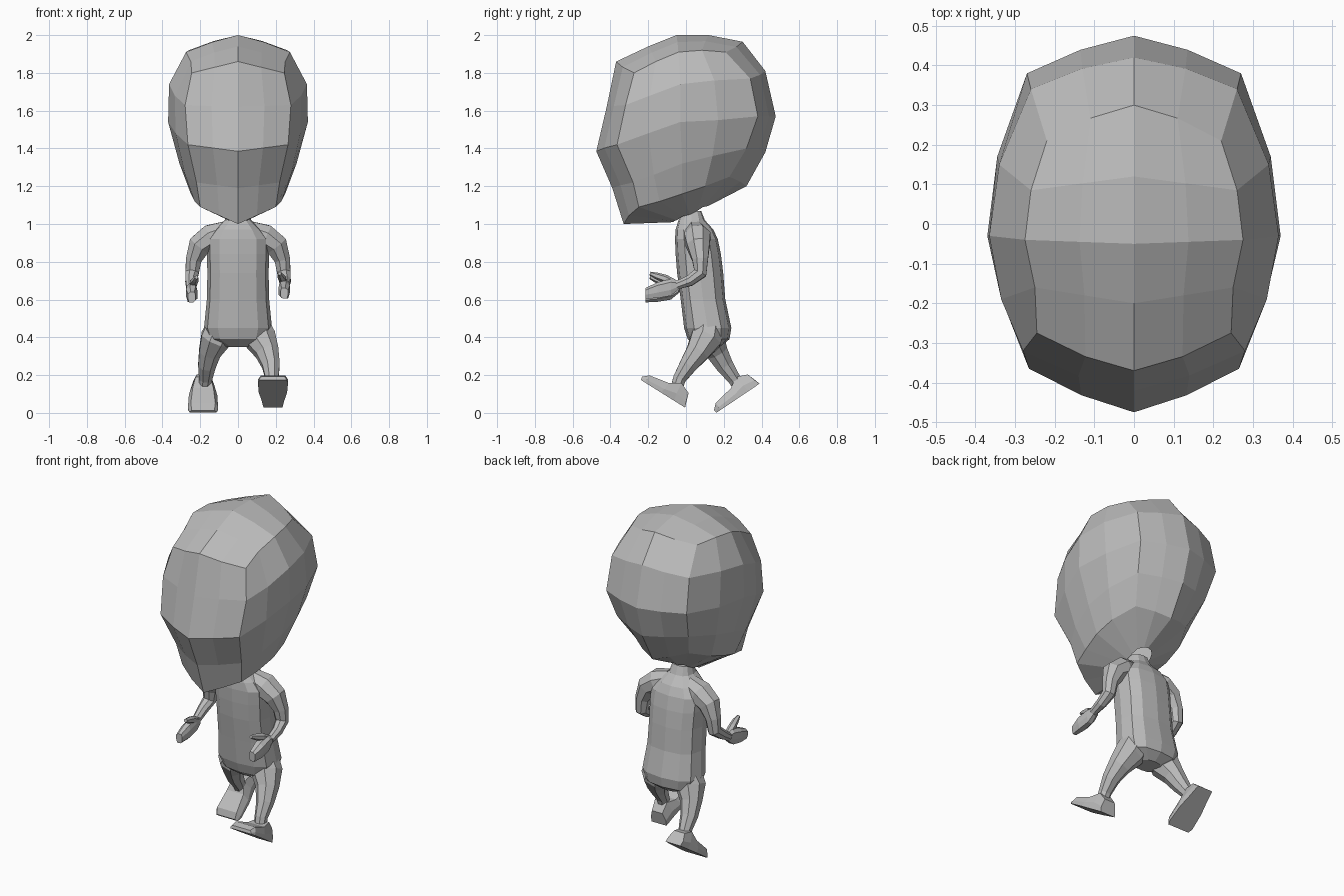
import bpy, bmesh, math
from mathutils import Vector

if "Cube" in bpy.data.objects:
    bpy.data.objects.remove(bpy.data.objects["Cube"])

clay = bpy.data.materials.new("clay grey")
clay.use_nodes = True
clay.diffuse_color = (.5, .5, .5, 1)
clay.node_tree.nodes["Principled BSDF"].inputs["Base Color"].default_value = clay.diffuse_color


def finish(name, bm):
    bmesh.ops.recalc_face_normals(bm, faces=bm.faces[:])
    mesh = bpy.data.meshes.new(name)
    bm.to_mesh(mesh)
    bm.free()
    mesh.materials.append(clay)
    obj = bpy.data.objects.new(name, mesh)
    bpy.context.collection.objects.link(obj)
    return obj


def skin(bm, rings):
    """Join equal-sized rings of points with quads; return the ring vertices."""
    loops = [[bm.verts.new(p) for p in ring] for ring in rings]
    for low, high in zip(loops, loops[1:]):
        for i in range(len(low)):
            j = (i + 1) % len(low)
            bm.faces.new((low[i], low[j], high[j], high[i]))
    return loops


def loft(name, rings):
    bm = bmesh.new()
    loops = skin(bm, rings)
    bm.faces.new(loops[0])
    bm.faces.new(loops[-1])
    return finish(name, bm)


def tube(name, path, side, sides=8):
    """Limb along a path of (x, y, z, radius)."""
    pts = [Vector(p[:3]) for p in path]
    rings = []
    for i, p in enumerate(pts):
        t = (pts[min(i + 1, len(pts) - 1)] - pts[max(i - 1, 0)]).normalized()
        u = (side - t * side.dot(t)).normalized()
        v = t.cross(u)
        angles = [math.tau * (k + .5) / sides for k in range(sides)]
        rings.append([p + path[i][3] * (u * math.cos(a) + v * math.sin(a)) for a in angles])
    return loft(name, rings)


# Head: each level gives front centre, front corner, three side points, back corner, back centre
levels = [
    ((0, -.06, 1.01), (.05, -.05, 1.02), (.06, -.02, 1.04), (.065, .02, 1.05),
     (.06, .06, 1.07), (.05, .09, 1.09), (0, .12, 1.1)),
    ((0, -.33, 1), (.2, -.25, 1.09), (.23, -.14, 1.12), (.25, -.02, 1.16),
     (.24, .1, 1.2), (.18, .23, 1.25), (0, .32, 1.2)),
    ((0, -.39, 1.19), (.22, -.28, 1.22), (.28, -.17, 1.26), (.31, -.02, 1.32),
     (.3, .14, 1.36), (.24, .32, 1.4), (0, .42, 1.38)),
    ((0, -.475, 1.385), (.265, -.365, 1.42), (.33, -.2, 1.48), (.37, -.03, 1.54),
     (.345, .17, 1.55), (.27, .38, 1.57), (0, .475, 1.57)),
    ((0, -.42, 1.62), (.28, -.32, 1.63), (.335, -.19, 1.68), (.365, -.03, 1.74),
     (.34, .15, 1.76), (.26, .34, 1.77), (0, .42, 1.81)),
    ((0, -.37, 1.86), (.245, -.275, 1.8), (.25, -.16, 1.86), (.275, -.04, 1.91),
     (.26, .085, 1.92), (.22, .21, 1.91), (0, .3, 1.965)),
]


def head_ring(level):
    a, b, *flank, c, d = [Vector(p) for p in level]
    bulge = Vector((0, .012, 0))
    half = [a, (a + b) / 2 - bulge, b, *flank, c, (c + d) / 2 + bulge, d]
    return half + [Vector((-p.x, p.y, p.z)) for p in half[-2:0:-1]]


bm = bmesh.new()
top = skin(bm, [head_ring(l) for l in levels])[-1]
# Crown: rows across the top that meet the last ring
crown = {3: (-.2, 1.94), 4: (-.05, 2), 5: (.12, 2)}
rows = [[top[14], top[15], top[0], top[1], top[2]]]
for k, (y, z) in crown.items():
    right, left = top[k], top[16 - k]
    ridge = Vector((0, y, z))
    mids = [bm.verts.new((e.co + ridge) / 2 + Vector((0, 0, .008))) for e in (left, right)]
    rows.append([left, mids[0], bm.verts.new(ridge), mids[1], right])
rows.append([top[10], top[9], top[8], top[7], top[6]])
for r, s in zip(rows, rows[1:]):
    for i in range(4):
        bm.faces.new((r[i], r[i + 1], s[i + 1], s[i]))
finish("head", bm)

# Torso: (height, centre y, half width, half depth)
sections = [(.35, .12, .07, .06), (.39, .12, .16, .11), (.45, .115, .18, .125),
            (.6, .09, .165, .118), (.74, .075, .162, .122), (.84, .065, .165, .12),
            (.92, .055, .165, .113), (.97, .045, .125, .1), (1.02, .03, .07, .07),
            (1.07, .03, .055, .05)]


def torso_ring(z, y, w, d, sides=12):
    ring = []
    for k in range(sides):
        a = math.tau * k / sides
        c, s = math.cos(a), math.sin(a)
        # squared-off ellipse
        ring.append(Vector((w * math.copysign(abs(c) ** .75, c),
                            y + d * math.copysign(abs(s) ** .8, s), z)))
    return ring


loft("torso", [torso_ring(*s) for s in sections])

# Arms, hands and thumbs
for sign, word in ((1, "left"), (-1, "right")):
    drop = 0 if sign > 0 else -.02

    def flip(path):
        return [(sign * x, y, z + drop * (y < 0), *r) for x, y, z, *r in path]

    tube(word + "_arm", flip([(.06, .05, .965, .055), (.14, .06, .93, .075), (.205, .065, .885, .065),
                              (.235, .075, .81, .045), (.243, .075, .74, .038),
                              (.25, .02, .7, .031), (.25, -.05, .675, .024)]), Vector((0, 1, 0)))
    # hand sections: y, centre z, half width, half height
    hand = []
    for y, z, w, h in ((-.04, .675, .02, .022), (-.08, .665, .026, .045),
                       (-.15, .65, .03, .042), (-.215, .633, .02, .028)):
        hand.append([Vector(p) for p in flip([(.245 + a * w, y, z + b * h) for a, b in
                     ((-1, -.6), (-.4, -1), (.7, -1), (1, -.3), (1, .6), (.3, 1), (-.7, 1), (-1, .4))])])
    loft(word + "_hand", hand)
    tube(word + "_thumb", flip([(.24, -.06, .685, .02), (.235, -.11, .71, .022),
                                (.225, -.155, .725, .018), (.22, -.19, .738, .01)]),
         Vector((1, 0, 0)), 6)

# Legs in mid stride
tube("left_leg", [(.09, .12, .45, .085), (.12, .105, .39, .088), (.155, .06, .32, .066),
                  (.175, .01, .25, .05), (.18, -.035, .18, .037), (.185, -.05, .13, .034)],
     Vector((1, 0, 0)))
tube("right_leg", [(-.09, .12, .45, .085), (-.12, .125, .39, .085), (-.15, .165, .32, .062),
                   (-.165, .205, .25, .05), (-.172, .255, .18, .037), (-.18, .285, .13, .034)],
     Vector((1, 0, 0)))


def foot(name, x, y, z, pitch):
    """Foot from heel (y, z), pitched toe up; sections run heel to toe."""
    c, s = math.cos(math.radians(pitch)), math.sin(math.radians(pitch))
    rings = []
    # (sole distance, top distance, top height, sole half width, top half width)
    for low, high, t, w, v in ((0, .025, .075, .05, .035), (.07, .085, .1, .06, .04),
                               (.15, .14, .065, .075, .055), (.25, .25, .045, .08, .065),
                               (.275, .28, .018, .07, .06)):
        rings.append([Vector((x + a, y - c * f + s * h, z + s * f + c * h)) for a, f, h in
                      ((-w, low, 0), (w, low, 0), (w, (low + high) / 2, t * .4),
                       (v, high, t), (-v, high, t), (-w, (low + high) / 2, t * .4))])
    loft(name, rings)


foot("left_foot", .185, -.005, .028, 32)
foot("right_foot", -.185, .39, .155, -34)
